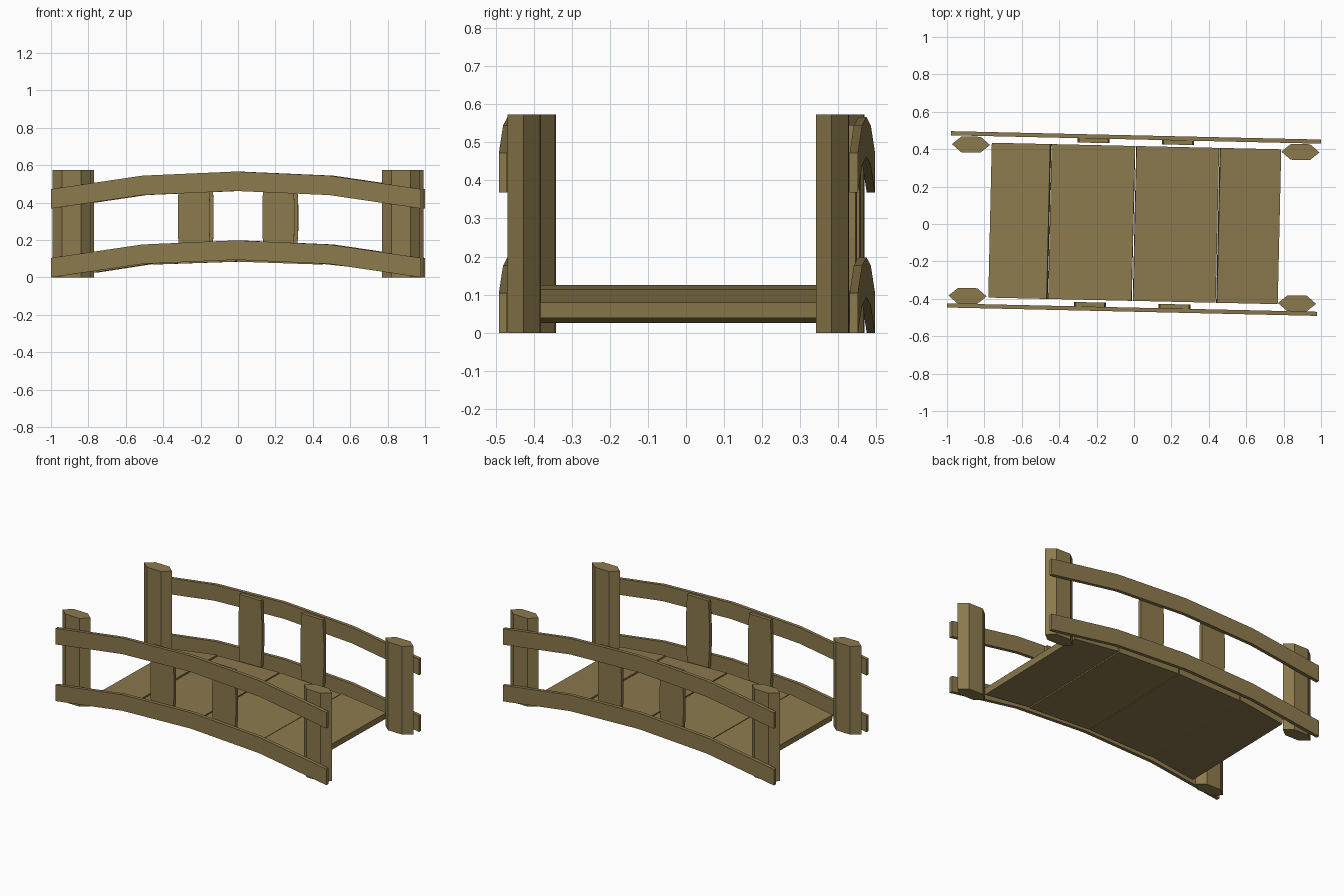
import bpy, bmesh, math
from mathutils import Vector

cube = bpy.data.objects.get("Cube")
if cube:
    bpy.data.objects.remove(cube, do_unlink=True)

wood = bpy.data.materials.new("olive_brown_wood")
wood.use_nodes = True
COLOR = (0.262, 0.195, 0.075, 1)
wood.diffuse_color = COLOR
wood.node_tree.nodes["Principled BSDF"].inputs["Base Color"].default_value = COLOR

TURN = math.radians(-1.3)  # the whole bridge stands slightly turned


def prism(name, profile, axis, lo, hi):
    """Extrude a closed profile along y (xz profile) or z (xy profile)."""
    bm = bmesh.new()
    if axis == "y":
        pts = [Vector((a, lo, b)) for a, b in profile]
        move = Vector((0, hi - lo, 0))
    else:
        pts = [Vector((a, b, lo)) for a, b in profile]
        move = Vector((0, 0, hi - lo))
    face = bm.faces.new([bm.verts.new(p) for p in pts])
    out = bmesh.ops.extrude_face_region(bm, geom=[face])
    new = [g for g in out["geom"] if isinstance(g, bmesh.types.BMVert)]
    bmesh.ops.translate(bm, vec=move, verts=new)
    bmesh.ops.recalc_face_normals(bm, faces=bm.faces)
    mesh = bpy.data.meshes.new(name)
    bm.to_mesh(mesh)
    bm.free()
    mesh.materials.append(wood)
    obj = bpy.data.objects.new(name, mesh)
    obj.rotation_euler.z = TURN
    bpy.context.collection.objects.link(obj)
    return obj


# Arched rails: upper edge of the lower rail, four straight stretches
ARCH = [(-0.99, 0.104), (-0.5, 0.176), (0, 0.198), (0.5, 0.176), (0.99, 0.104)]
RAIL_HEIGHT = 0.104

for side, s, rail_y in (("back", 1, 0.463), ("front", -1, -0.458)):
    for level, lift in (("lower", 0), ("upper", 0.368)):
        top = [(x, z + lift) for x, z in ARCH]
        bottom = [(x, z - RAIL_HEIGHT) for x, z in reversed(top)]
        prism(f"{side}_{level}_rail", top + bottom, "y", rail_y - 0.011, rail_y + 0.011)

    # Six-sided corner posts
    for end, ex in (("left", 1), ("right", -1)):
        hexagon = [(ex * 0.881 + 0.102 * math.cos(math.radians(a)),
                    s * 0.405 + 0.049 * math.sin(math.radians(a)))
                   for a in range(0, 360, 60)]
        prism(f"{side}_{end}_post", hexagon, "z", 0, 0.573)

        # Wide slats with slightly bulging edges, inside the rails
        cx = ex * 0.226
        edge = [(0.078, 0.11), (0.086, 0.25), (0.086, 0.39), (0.078, 0.546)]
        outline = [(cx + w, z) for w, z in edge] + [(cx - w, z) for w, z in reversed(edge)]
        inner, outer = sorted((rail_y - s * 0.034, rail_y - s * 0.011))
        prism(f"{side}_{end}_slat", outline, "y", inner, outer)

# Deck planks, each tilted to follow the arch: x and top z at both ends
PLANKS = {
    "right_outer_plank": (-0.77, 0.066, -0.458, 0.114),
    "right_inner_plank": (-0.45, 0.11, -0.004, 0.125),
    "left_inner_plank": (0.004, 0.125, 0.446, 0.11),
    "left_outer_plank": (0.453, 0.114, 0.778, 0.08),
}
for name, (x0, z0, x1, z1) in PLANKS.items():
    slope = Vector((x1 - x0, z1 - z0)).normalized()
    down = Vector((slope.y, -slope.x)) * 0.041
    a, b = Vector((x0, z0)), Vector((x1, z1))
    prism(name, [a, b, b + down, a + down], "y", -0.411, 0.417)
